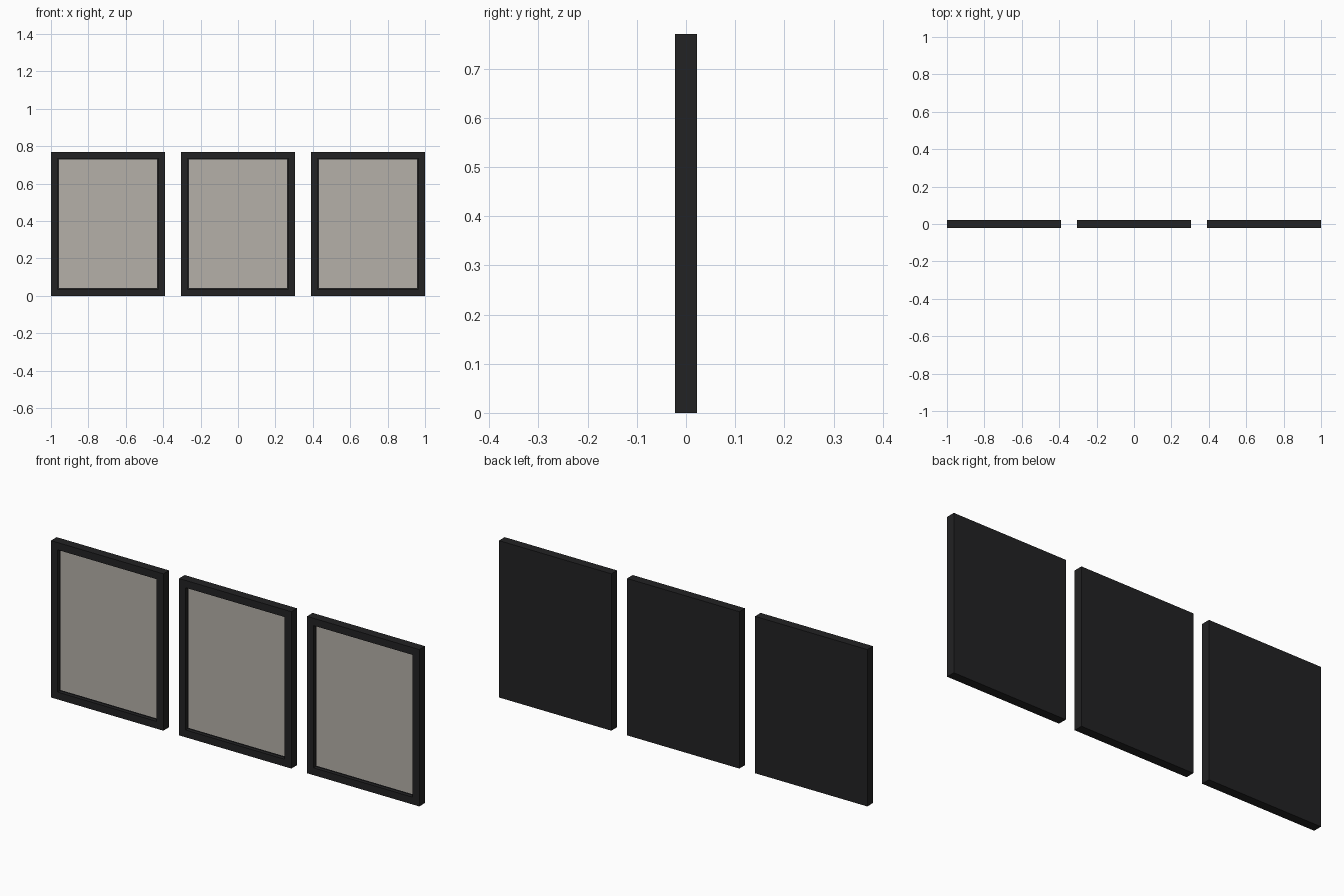
import bpy
import bmesh

cube = bpy.data.objects.get("Cube")
if cube:
    bpy.data.objects.remove(cube, do_unlink=True)


def make_material(name, colour):
    mat = bpy.data.materials.new(name)
    mat.use_nodes = True
    mat.diffuse_color = colour
    mat.node_tree.nodes["Principled BSDF"].inputs["Base Color"].default_value = colour
    return mat


black = make_material("frame black", (0.016, 0.016, 0.017, 1))
grey = make_material("warm grey canvas", (0.46, 0.435, 0.395, 1))

WIDTH, HEIGHT, DEPTH = 0.61, 0.77, 0.044
BORDER, RECESS = 0.036, 0.018
SPACING = (2 - WIDTH) / 2


def add_object(name, bm, mat, x):
    mesh = bpy.data.meshes.new(name)
    bm.to_mesh(mesh)
    bm.free()
    mesh.materials.append(mat)
    obj = bpy.data.objects.new(name, mesh)
    obj.location = (x, 0, HEIGHT / 2)
    bpy.context.collection.objects.link(obj)


def box(width, depth, height, y=0):
    bm = bmesh.new()
    bmesh.ops.create_cube(bm, size=1)
    bmesh.ops.scale(bm, vec=(width, depth, height), verts=bm.verts)
    bmesh.ops.translate(bm, vec=(0, y, 0), verts=bm.verts)
    return bm


for side, x in (("right", -SPACING), ("middle", 0), ("left", SPACING)):
    # Closed-back frame with a recessed front
    bm = box(WIDTH, DEPTH, HEIGHT)
    bm.normal_update()
    front = min(bm.faces, key=lambda f: f.calc_center_median().y)
    bmesh.ops.inset_region(bm, faces=[front], thickness=BORDER, use_even_offset=True)
    pocket = bmesh.ops.extrude_discrete_faces(bm, faces=[front])["faces"][0]
    bmesh.ops.translate(bm, vec=(0, RECESS, 0), verts=pocket.verts)
    bmesh.ops.recalc_face_normals(bm, faces=bm.faces)
    add_object(side + "_frame", bm, black, x)

    # Canvas panel set inside, with a thin dark gap around it
    gap = 2 * (BORDER + 0.006)
    panel = box(WIDTH - gap, 0.004, HEIGHT - gap, RECESS - DEPTH / 2 - 0.001)
    add_object(side + "_canvas", panel, grey, x)
